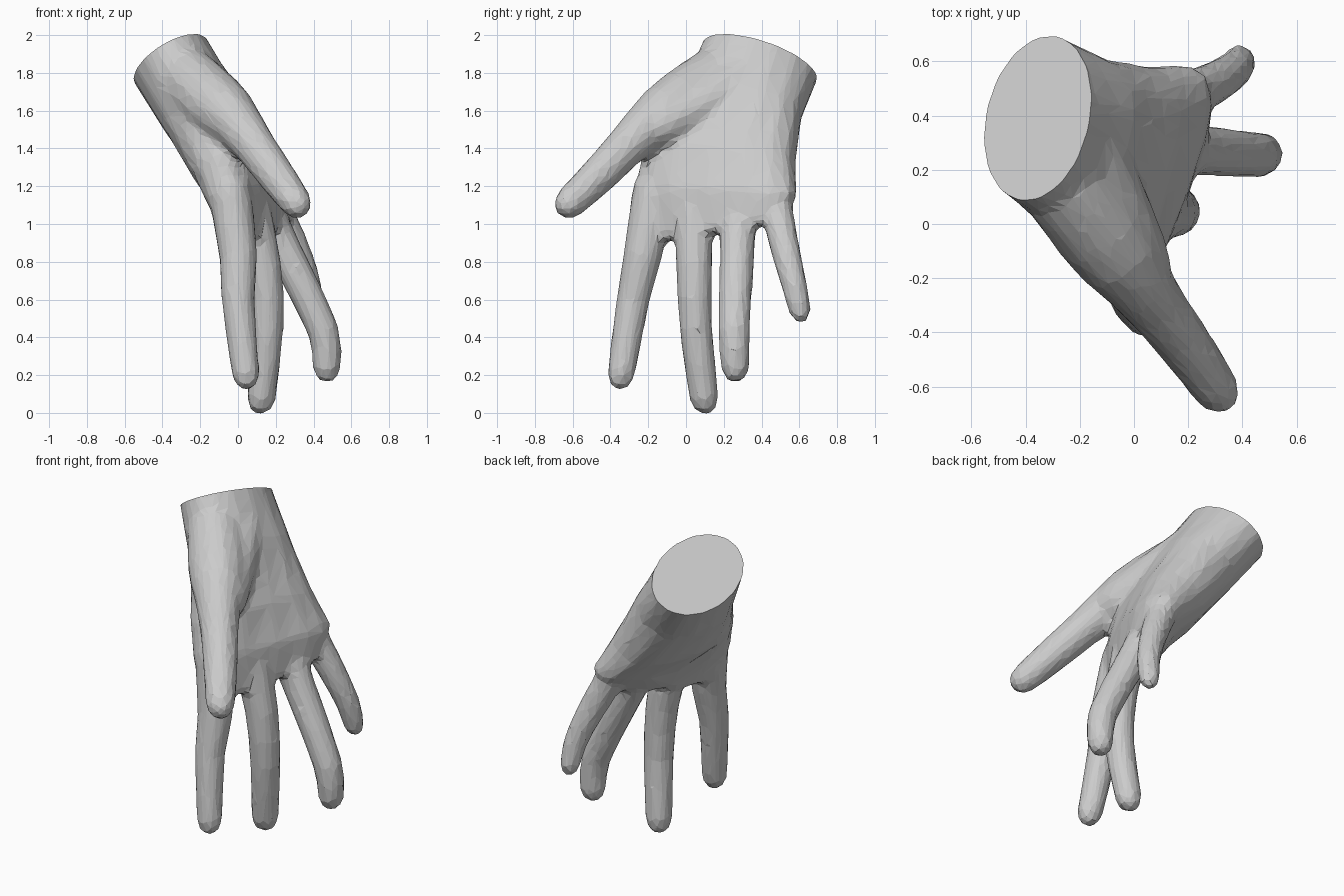
import bpy, bmesh, math
from mathutils import Vector

if "Cube" in bpy.data.objects:
    bpy.data.objects.remove(bpy.data.objects["Cube"])


def loft(name, rings):
    """Skin a closed solid through rings of equal point count."""
    bm = bmesh.new()
    vs = [[bm.verts.new(p) for p in r] for r in rings]
    n = len(vs[0])
    for a, b in zip(vs, vs[1:]):
        for i in range(n):
            j = (i + 1) % n
            bm.faces.new((a[i], a[j], b[j], b[i]))
    bm.faces.new(vs[0])
    bm.faces.new(vs[-1])
    bmesh.ops.recalc_face_normals(bm, faces=bm.faces)
    mesh = bpy.data.meshes.new(name)
    bm.to_mesh(mesh)
    bm.free()
    ob = bpy.data.objects.new(name, mesh)
    bpy.context.collection.objects.link(ob)
    return ob


def digit(name, r0, r1, *joints, bulge=0, sides=12):
    """Tapered tube bent through its joints, with a domed tip."""
    pts = [Vector(p) for p in joints]
    ext = [2 * pts[0] - pts[1]] + pts + [2 * pts[-1] - pts[-2]]
    centres = []
    for a, b, c, d in zip(ext, ext[1:], ext[2:], ext[3:]):
        centres += [b, (9 * (b + c) - a - d) / 16]      # smooth midpoint
    centres.append(pts[-1])
    m = len(centres) - 1
    radii = []
    for i in range(m + 1):
        f = i / m
        radii.append(r0 + (r1 - r0) * f + bulge * math.sin(math.pi * min(1, 1.8 * f)))
    end = (centres[-1] - centres[-2]).normalized()
    for deg in (40, 70):                                # domed tip
        a = math.radians(deg)
        centres.append(pts[-1] + end * r1 * 1.1 * math.sin(a))
        radii.append(r1 * math.cos(a))
    rings = []
    for i, c in enumerate(centres):
        t = (centres[min(i + 1, len(centres) - 1)] - centres[max(i - 1, 0)]).normalized()
        u = Vector((.1, 1, 0)).cross(t).normalized()
        v = t.cross(u)
        rings.append([c + (u * math.cos(a) + v * math.sin(a)) * radii[i]
                      for a in (math.tau * (k + .5) / sides for k in range(sides))])
    return loft(name, rings)


def section(f, c, u, v, n=16):
    """Rounded palm section at fraction f from wrist to knuckles, hollowed mid-palm."""
    c, u, v = Vector(c), Vector(u), Vector(v)
    power, dent = 1 - .25 * f, .2 * math.sin(math.pi * f) ** 2
    ring = []
    for k in range(n):
        a = math.tau * k / n
        x = math.copysign(abs(math.cos(a)) ** power, math.cos(a))
        y = math.copysign(abs(math.sin(a)) ** power, math.sin(a))
        if y > 0:
            y *= 1 - dent * (1 - x * x)
        ring.append(c + u * x + v * y)
    return ring


# Palm, with the wrist running a little past its cut
wrist_c, wrist_u, wrist_v = Vector((-.355, .39, 1.86)), Vector((.07, .305, -.075)), Vector((.187, -.04, .127))
wrist_n = wrist_v.cross(wrist_u).normalized()
hand = loft("hand", [
    section(0, wrist_c + wrist_n * .12, wrist_u, wrist_v),
    section(0, wrist_c, wrist_u, wrist_v),
    section(.3, (-.19, .29, 1.62), (.06, .325, -.04), (.205, -.02, .12)),
    section(.6, (-.03, .175, 1.34), (.1, .405, -.02), (.19, -.04, .09)),
    section(.8, (.06, .155, 1.15), (.155, .435, 0), (.15, -.04, .04)),
    section(1, (.11, .12, .95), (.135, .33, .055), (.09, -.02, .01)),
])

# Thumb with its fleshy base, then the four fingers
digits = [
    digit("thumb", .15, .088, (-.33, .23, 1.84), (-.13, -.02, 1.645), (.01, -.21, 1.515),
          (.185, -.44, 1.28), (.305, -.612, 1.115), bulge=.04),
    digit("thumb_mound", .15, .12, (-.22, .33, 1.78), (-.09, .1, 1.64), (.02, -.14, 1.52)),
    digit("index_finger", .118, .076, (-.05, -.165, 1.2), (.002, -.23, .83),
          (0, -.28, .6), (.042, -.345, .2)),
    digit("middle_finger", .108, .08, (.05, .04, 1.15), (.135, .043, .78),
          (.155, .052, .45), (.122, .097, .076)),
    digit("ring_finger", .103, .078, (.1, .28, 1.15), (.265, .27, .82),
          (.45, .255, .44), (.47, .26, .24)),
    digit("little_finger", .092, .062, (.15, .46, 1.18), (.285, .515, .91),
          (.37, .57, .69), (.39, .603, .54)),
]

# Fuse everything into one solid hand
bpy.context.view_layer.objects.active = hand
for d in digits:
    mod = hand.modifiers.new(d.name, 'BOOLEAN')
    mod.operation, mod.solver, mod.object = 'UNION', 'EXACT', d
    bpy.ops.object.modifier_apply(modifier=mod.name)
    bpy.data.objects.remove(d)

# Blend the joins, then reduce to low-poly facets
remesh = hand.modifiers.new("blend", 'REMESH')
remesh.mode, remesh.voxel_size = 'VOXEL', .022
smooth = hand.modifiers.new("soften", 'SMOOTH')
smooth.factor, smooth.iterations = .5, 10
facets = hand.modifiers.new("facets", 'DECIMATE')
facets.ratio = .1
for name in ("blend", "soften", "facets"):
    bpy.ops.object.modifier_apply(modifier=name)

# Flat cut across the wrist
bm = bmesh.new()
bm.from_mesh(hand.data)
bmesh.ops.bisect_plane(bm, geom=bm.verts[:] + bm.edges[:] + bm.faces[:],
                       plane_co=wrist_c, plane_no=wrist_n, clear_outer=True)
bmesh.ops.contextual_create(bm, geom=[e for e in bm.edges if e.is_boundary])
bmesh.ops.recalc_face_normals(bm, faces=bm.faces)
for f in bm.faces:
    f.smooth = False
bm.to_mesh(hand.data)
bm.free()
